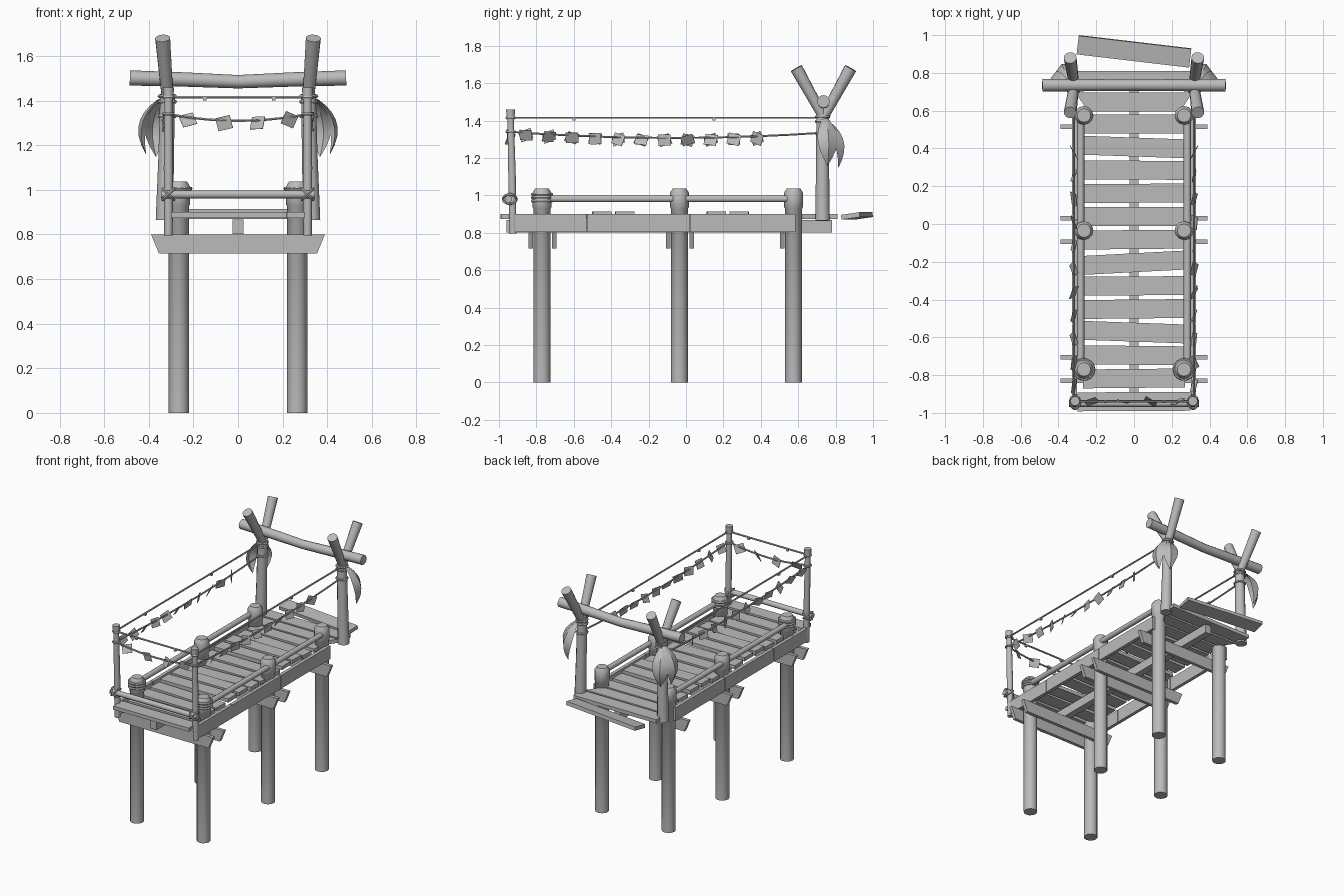
import bpy, bmesh, math, random
from mathutils import Vector, Matrix, Euler

if "Cube" in bpy.data.objects:
    bpy.data.objects.remove(bpy.data.objects["Cube"])
random.seed(4)

GREY = (0.5, 0.5, 0.5, 1)
mat = bpy.data.materials.new("weathered grey")
mat.use_nodes = True
mat.diffuse_color = GREY
mat.node_tree.nodes["Principled BSDF"].inputs["Base Color"].default_value = GREY


def finish(name, bm, smooth=False):
    bmesh.ops.recalc_face_normals(bm, faces=bm.faces)
    me = bpy.data.meshes.new(name)
    bm.to_mesh(me)
    bm.free()
    me.materials.append(mat)
    ob = bpy.data.objects.new(name, me)
    bpy.context.collection.objects.link(ob)
    if smooth:
        bpy.ops.object.select_all(action='DESELECT')
        ob.select_set(True)
        bpy.context.view_layer.objects.active = ob
        bpy.ops.object.shade_smooth_by_angle(angle=math.radians(40))
    return ob


def tube(name, pts, radii, sides=12):
    """Round timber or rope swept along a path."""
    pts = [Vector(p) for p in pts]
    if not isinstance(radii, (list, tuple)):
        radii = [radii] * len(pts)
    bm = bmesh.new()
    rings = []
    for i, p in enumerate(pts):
        q = (pts[min(i + 1, len(pts) - 1)] - pts[max(i - 1, 0)]).to_track_quat('Z', 'Y')
        angles = [math.tau * k / sides for k in range(sides)]
        rings.append([bm.verts.new(p + q @ Vector((math.cos(a), math.sin(a), 0)) * radii[i])
                      for a in angles])
    for a, b in zip(rings, rings[1:]):
        for k in range(sides):
            n = (k + 1) % sides
            bm.faces.new((a[k], a[n], b[n], b[k]))
    bm.faces.new(rings[0])
    bm.faces.new(rings[-1])
    return finish(name, bm, True)


def board(name, centre, size, rot=(0, 0, 0), taper_y=1, taper_z=1):
    """Sawn board; tapers scale the x width at the -y side or at the bottom."""
    bm = bmesh.new()
    bmesh.ops.create_cube(bm, size=1)
    for v in bm.verts:
        if v.co.y < 0:
            v.co.x *= taper_y
        if v.co.z < 0:
            v.co.x *= taper_z
        v.co = Vector([c * s for c, s in zip(v.co, size)])
    turn = Euler([math.radians(a) for a in rot]).to_matrix().to_4x4()
    bmesh.ops.transform(bm, matrix=Matrix.Translation(centre) @ turn, verts=bm.verts)
    return finish(name, bm)


def ring(name, centre, radius, thick, axis=(0, 0, 1)):
    """Rope wrap around a timber."""
    bm = bmesh.new()
    q = Vector(axis).to_track_quat('Z', 'Y')
    loops = []
    for i in range(14):
        a = math.tau * i / 14
        loops.append([])
        for j in range(6):
            b = math.tau * j / 6
            r = radius + thick * math.cos(b)
            p = Vector((r * math.cos(a), r * math.sin(a), thick * math.sin(b)))
            loops[-1].append(bm.verts.new(Vector(centre) + q @ p))
    for i in range(14):
        for j in range(6):
            a, b, n = loops[i], loops[(i + 1) % 14], (j + 1) % 6
            bm.faces.new((a[j], b[j], b[n], a[n]))
    return finish(name, bm, True)


def leaf(name, base, direction):
    """Drooping folded palm leaf."""
    bm = bmesh.new()
    out = Vector(direction).normalized()
    across = out.cross(Vector((0, 0, 1)))
    rows = []
    for i in range(9):
        t = i / 8
        half = 0.055 * math.sin(math.pi * (0.06 + 0.93 * t) ** 1.2)
        mid = Vector(base) + out * 0.12 * math.sin(0.75 * math.pi * t)
        mid.z -= 0.26 * t ** 1.3
        rows.append([bm.verts.new(mid + across * half * s - out * abs(s) * half * 0.5)
                     for s in (-1, -0.5, 0, 0.5, 1)])
    for a, b in zip(rows, rows[1:]):
        for k in range(4):
            bm.faces.new((a[k], a[k + 1], b[k + 1], b[k]))
    return finish(name, bm, True)


def garland(name, a, b, sag, spots):
    """Sagging rope with small cloth flags."""
    a, b = Vector(a), Vector(b)

    def at(t):
        return a.lerp(b, t) - Vector((0, 0, sag * 4 * t * (1 - t)))
    tube(name + "_rope", [at(i / 10) for i in range(11)], 0.006, 6)
    heading = math.degrees(math.atan2(b.y - a.y, b.x - a.x))
    for t in spots:
        rot = (random.uniform(-35, 35), random.uniform(-25, 25),
               heading + random.uniform(-35, 35))
        board(name + "_flag", at(t) - Vector((0, 0, 0.012)), (0.068, 0.003, 0.06), rot)


PILES = (-0.77, -0.035, 0.575)
for s, side in ((-1, "right"), (1, "left")):
    # Piles with chamfered heads
    for y in PILES:
        x = s * 0.265
        tube(side + "_pile", [(x, y, 0), (x, y, 0.93), (x, y, 0.935), (x, y, 1.015), (x, y, 1.037)],
             [0.046, 0.046, 0.05, 0.05, 0.036])
    for z in (0.97, 0.988, 1.006):
        ring(side + "_pile_wrap", (s * 0.265, PILES[0], z), 0.052, 0.009)

    # Side beams and round hand rails
    for y0, y1 in ((-0.92, -0.532), (-0.528, 0.018), (0.022, 0.585)):
        board(side + "_side_beam", (s * 0.315, (y0 + y1) / 2, 0.853), (0.024, y1 - y0, 0.095))
    for y0, y1 in zip(PILES, PILES[1:]):
        tube(side + "_rail", [(s * 0.282, y0, 0.982), (s * 0.282, y1, 0.982)], 0.019, 10)

    # Front corner post with cap and lashings
    x = s * 0.312
    tube(side + "_front_post", [(x, -0.925, 0.795), (x, -0.93, 1.1), (x, -0.938, 1.42)],
         [0.019, 0.021, 0.018], 10)
    tube(side + "_front_post_cap", [(x, -0.938, 1.405), (x, -0.938, 1.46)], [0.022, 0.025], 10)
    for z in (1.34, 1.415):
        ring(side + "_front_post_wrap", (x, -0.938, z), 0.022, 0.007)
    for tilt in (-1, 1):
        ring(side + "_rail_lashing", (x, -0.942, 0.98), 0.036, 0.007, (tilt, 0, 1))

    # Rear forked post
    tube(side + "_rear_post", [(s * 0.33, 0.73, 0.865), (s * 0.322, 0.73, 1.15), (s * 0.316, 0.73, 1.43)],
         [0.039, 0.035, 0.033])
    for tip in (-1, 1):
        tube(side + "_fork", [(s * 0.315, 0.735 + tip * -0.01, 1.40), (s * 0.338, 0.735 + tip * 0.145, 1.68)],
             [0.026, 0.034])
    for z in (1.33, 1.395, 1.42):
        ring(side + "_rear_post_wrap", (s * 0.317, 0.73, z), 0.035, 0.008)
    leaf(side + "_outer_leaf", (s * 0.33, 0.74, 1.42), (s, 0.2, 0))
    leaf(side + "_back_leaf", (s * 0.33, 0.74, 1.41), (s * 0.5, 1, 0))

    # Side ropes, knots and flags
    x = s * 0.318
    tube(side + "_top_rope", [(x, -0.94, 1.415), (x, 0.73, 1.415)], 0.006, 6)
    for y in (-0.6, 0.15):
        board(side + "_knot", (x, y, 1.408), (0.016, 0.016, 0.016))
    garland(side + "_garland", (x, -0.94, 1.34), (x, 0.73, 1.335), 0.03,
            [0.05 + 0.074 * i for i in range(11)])

# Front ropes and rail
tube("front_top_rope", [(-0.312, -0.94, 1.415), (0.312, -0.94, 1.415)], 0.006, 6)
for x in (-0.15, 0.16):
    board("front_knot", (x, -0.94, 1.408), (0.016, 0.016, 0.016))
garland("front_garland", (-0.312, -0.94, 1.34), (0.312, -0.94, 1.34), 0.03, (0.14, 0.4, 0.64, 0.87))
tube("front_rail", [(-0.345, -0.95, 0.98), (0.345, -0.95, 0.98)], 0.019, 10)

# Sagging beam in the forks
tube("top_beam", [(-0.485, 0.735, 1.502), (-0.24, 0.735, 1.495), (0, 0.735, 1.485),
                  (0.24, 0.735, 1.495), (0.485, 0.735, 1.502)], [0.034, 0.032, 0.03, 0.032, 0.034])

# Cross beams clamped beside the piles
for y in (-0.83, -0.705, -0.095, 0.03, 0.515):
    board("cross_beam", (0, y, 0.758), (0.78, 0.024, 0.085), taper_z=0.91)

# Centre joist
board("centre_joist", (0, -0.09, 0.835), (0.05, 1.74, 0.065))

# Deck planks, a few askew
for i in range(13):
    y = -0.94 + 0.1225 * i
    skew = {3: -2, 6: 3, 11: -2}.get(i, random.uniform(-0.6, 0.6))
    lift = 0.014 if i in (4, 5, 9, 10) else 0
    length = 0.54 if i else 0.6
    board("deck_plank", (0, y, 0.888 + lift), (length, 0.1, 0.026), (0, 0, skew))
board("front_edge_plank", (0, -0.962, 0.889), (0.58, 0.056, 0.024), taper_y=0.75)
board("rear_tapered_plank", (0, 0.645, 0.888), (0.62, 0.1, 0.026), taper_y=0.78)
board("rear_edge_plank", (0, 0.76, 0.888), (0.66, 0.1, 0.026))
board("loose_plank", (0, 0.914, 0.89), (0.6, 0.1, 0.026), (8, 0, -6.7))
